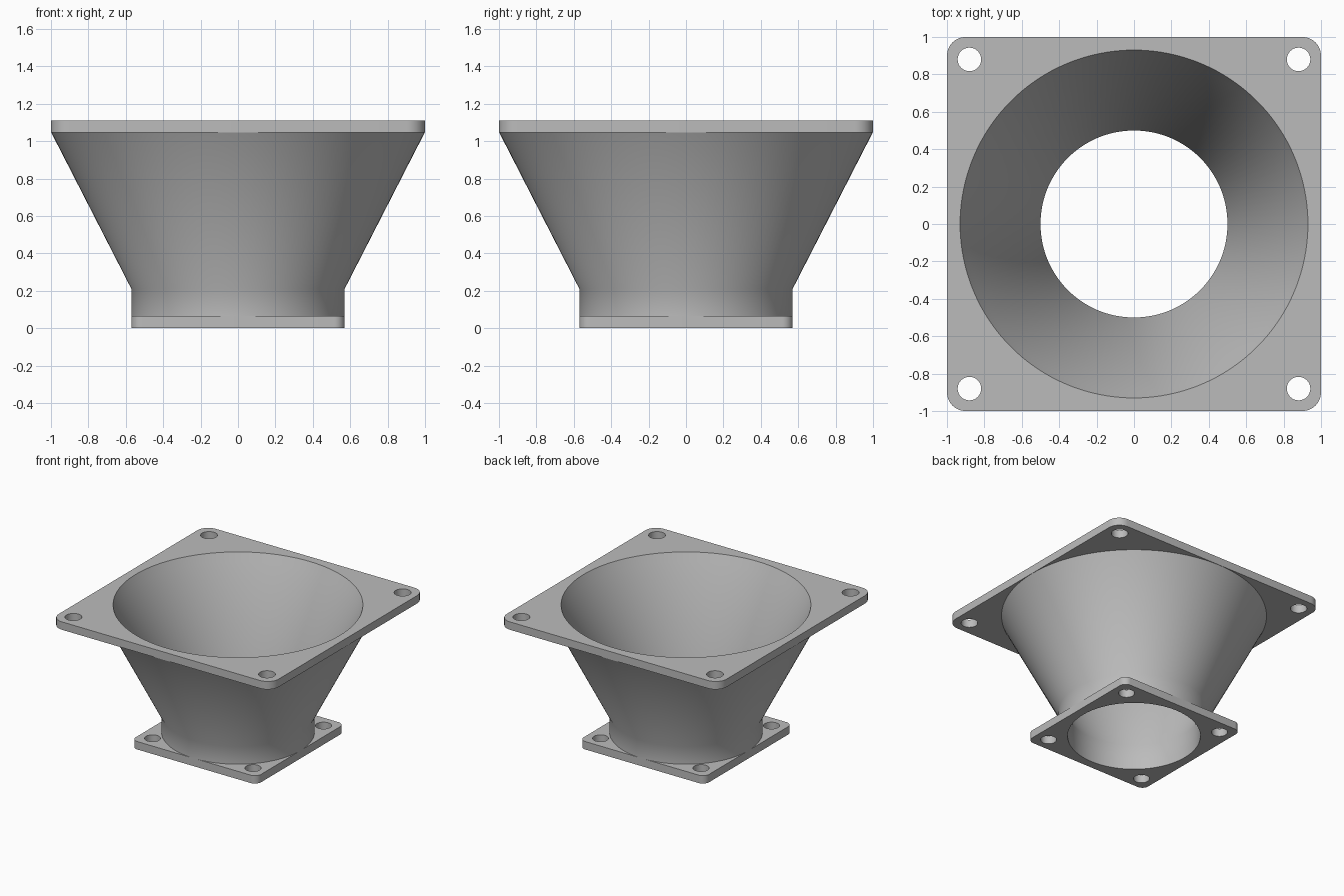
import bpy
import bmesh
from math import sin, cos, pi, radians

cube = bpy.data.objects.get("Cube")
if cube:
    bpy.data.objects.remove(cube, do_unlink=True)

grey = bpy.data.materials.new("plain grey")
grey.use_nodes = True
colour = (0.5, 0.5, 0.5, 1)
grey.diffuse_color = colour
grey.node_tree.nodes["Principled BSDF"].inputs["Base Color"].default_value = colour

# Overall dimensions
HEIGHT = 1.11
PLATE = 0.065          # flange thickness
NECK = 0.21            # top of the straight neck
NECK_IN, NECK_OUT = 0.5, 0.57
MOUTH_IN, MOUTH_OUT = 0.93, 0.998
SEGMENTS = 128


def bore_radius(z):
    """Inner radius: straight neck, then a cone up to the mouth."""
    t = max(0, (z - NECK) / (HEIGHT - NECK))
    return NECK_IN + t * (MOUTH_IN - NECK_IN)


def circle(r, n=SEGMENTS, cx=0, cy=0):
    return [(cx + r * cos(2 * pi * i / n), cy + r * sin(2 * pi * i / n))
            for i in range(n)]


def rounded_square(half, r, steps=8):
    points = []
    for corner, (sx, sy) in enumerate([(1, 1), (-1, 1), (-1, -1), (1, -1)]):
        for i in range(steps + 1):
            a = (corner + i / steps) * pi / 2
            points.append((sx * (half - r) + r * cos(a), sy * (half - r) + r * sin(a)))
    return points


def add_ring(bm, points, z):
    return [bm.verts.new((x, y, z)) for x, y in points]


def bridge(bm, a, b):
    for i in range(len(a)):
        j = (i + 1) % len(a)
        bm.faces.new((a[i], a[j], b[j], b[i]))


def finish(bm, name):
    bmesh.ops.recalc_face_normals(bm, faces=bm.faces[:])
    mesh = bpy.data.meshes.new(name)
    bm.to_mesh(mesh)
    bm.free()
    mesh.materials.append(grey)
    obj = bpy.data.objects.new(name, mesh)
    bpy.context.collection.objects.link(obj)
    bpy.ops.object.select_all(action="DESELECT")
    obj.select_set(True)
    bpy.context.view_layer.objects.active = obj
    bpy.ops.object.shade_smooth_by_angle(angle=radians(30))


def flange(name, half, corner, hole_at, hole_r, z0, z1):
    """Rounded square plate with a central bore and four screw holes."""
    bm = bmesh.new()
    screw_holes = [circle(hole_r, 32, sx * hole_at, sy * hole_at)
                   for sx in (-1, 1) for sy in (-1, 1)]
    levels = []
    for z in (z0, z1):
        outlines = [rounded_square(half, corner), circle(bore_radius(z))] + screw_holes
        levels.append([add_ring(bm, points, z) for points in outlines])
    for low, high in zip(*levels):
        bridge(bm, low, high)
    for rings in levels:
        edges = [bm.edges.get((ring[i - 1], ring[i]))
                 for ring in rings for i in range(len(ring))]
        bmesh.ops.triangle_fill(bm, edges=edges, use_beauty=True, normal=(0, 0, 1))
    finish(bm, name)


# Square mounting plates
flange("top_flange", 1.0, 0.1, 0.88, 0.063, HEIGHT - PLATE, HEIGHT)
flange("base_flange", 0.57, 0.057, 0.457, 0.06, 0, PLATE)

# Hollow funnel between the plates: closed wall profile turned about z
top = HEIGHT - PLATE
wall = [(NECK_OUT, PLATE), (NECK_OUT, NECK), (MOUTH_OUT, top),
        (bore_radius(top), top), (NECK_IN, NECK), (NECK_IN, PLATE)]
bm = bmesh.new()
rings = [add_ring(bm, circle(r), z) for r, z in wall]
for i in range(len(rings)):
    bridge(bm, rings[i - 1], rings[i])
finish(bm, "funnel")
